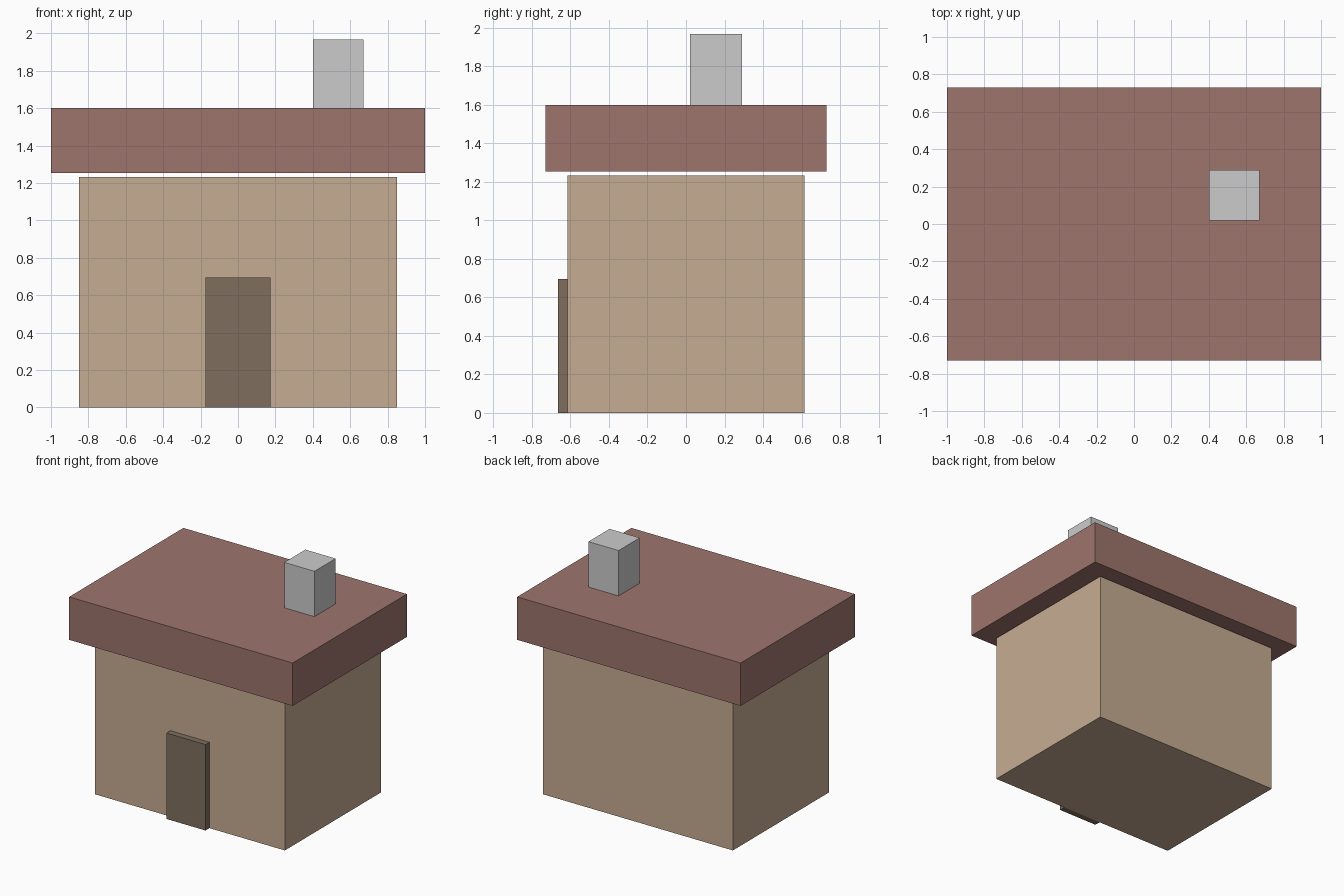
import bpy

if "Cube" in bpy.data.objects:
    bpy.data.objects.remove(bpy.data.objects["Cube"])


def box(name, low, high, color=None):
    """Axis-aligned box between two corners, with an optional colour."""
    center = [(a + b) / 2 for a, b in zip(low, high)]
    size = [b - a for a, b in zip(low, high)]
    bpy.ops.mesh.primitive_cube_add(size=1, location=center)
    obj = bpy.context.object
    obj.name = name
    obj.scale = size
    bpy.ops.object.transform_apply(location=False, rotation=False, scale=True)
    if color:
        mat = bpy.data.materials.new(name + "_color")
        mat.diffuse_color = (*color, 1)
        mat.use_nodes = True
        mat.node_tree.nodes["Principled BSDF"].inputs["Base Color"].default_value = mat.diffuse_color
        obj.data.materials.append(mat)
    return obj


# House body
box("walls", (-0.85, -0.615, 0), (0.85, 0.615, 1.233), (0.565, 0.413, 0.287))

# Flat overhanging roof slab, floating just above the walls
box("roof", (-1, -0.73, 1.253), (1, 0.73, 1.6), (0.342, 0.178, 0.153))

# Door panel standing proud of the front wall
box("door", (-0.175, -0.665, 0), (0.175, -0.615, 0.695), (0.212, 0.159, 0.112))

# Chimney on the right side of the roof
box("chimney", (0.4, 0.02, 1.6), (0.67, 0.29, 1.967))
